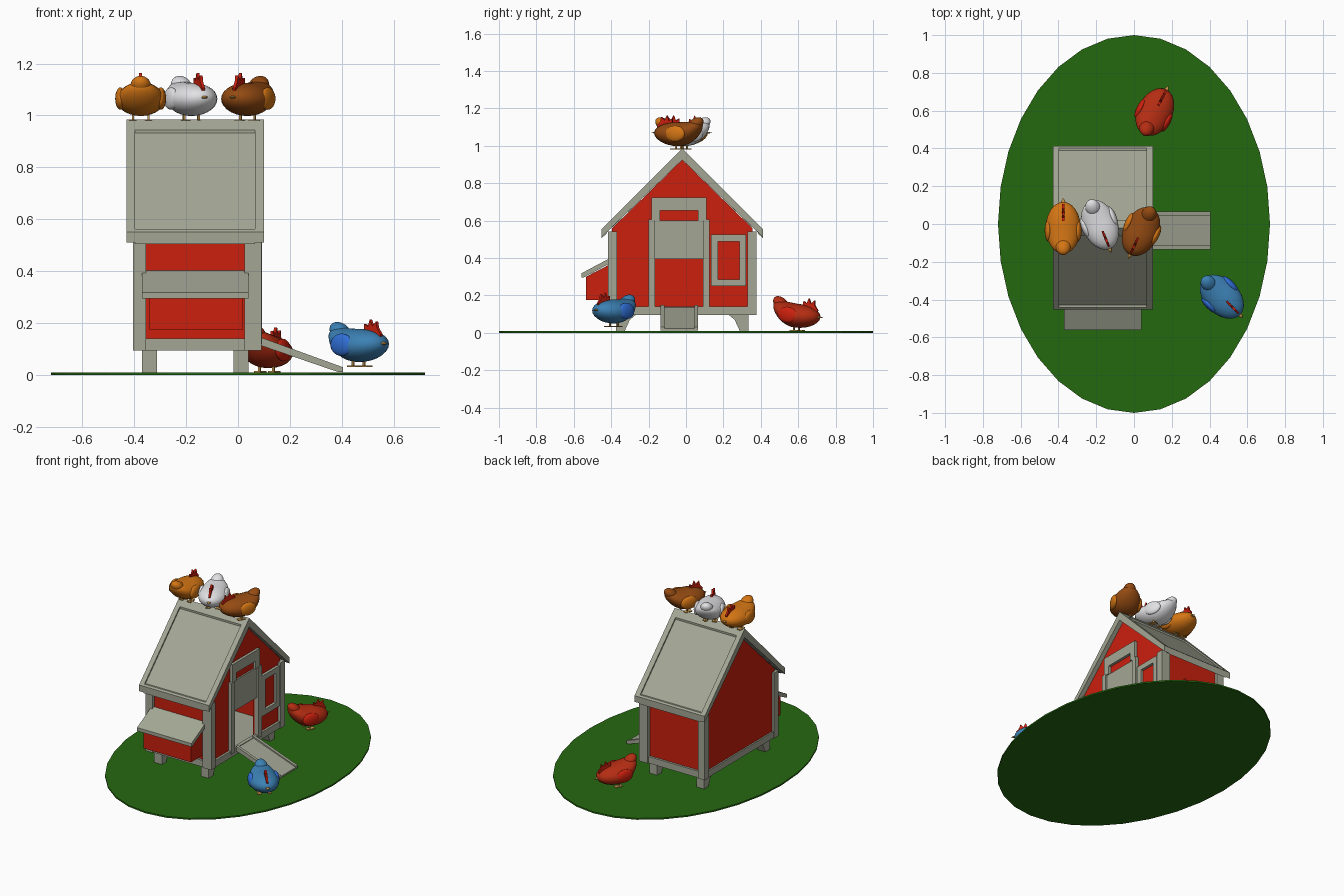
import bpy, bmesh, math
from mathutils import Matrix, Vector

if "Cube" in bpy.data.objects:
    bpy.data.objects.remove(bpy.data.objects["Cube"])


def material(name, *rgb):
    m = bpy.data.materials.new(name)
    m.use_nodes = True
    m.diffuse_color = (*rgb, 1)
    m.node_tree.nodes["Principled BSDF"].inputs["Base Color"].default_value = (*rgb, 1)
    return m


GREEN = material("grass green", .018, .14, .005)
GREY = material("weathered grey", .37, .39, .30)
RED = material("barn red", .60, .014, .004)
RUST = material("rust red", .46, .026, .006)
ORANGE = material("orange", .66, .18, .007)
BROWN = material("brown", .30, .07, .006)
WHITE = material("white", .76, .76, .78)
BLUE = material("blue", .045, .22, .46)
WING_BLUE = material("wing blue", .03, .16, .68)
TAN = material("tan", .60, .33, .08)


def finish(name, bm, mat, matrix=None, smooth=False):
    bmesh.ops.recalc_face_normals(bm, faces=bm.faces)
    if matrix:
        bm.transform(matrix)
    for f in bm.faces:
        f.smooth = smooth
    me = bpy.data.meshes.new(name)
    bm.to_mesh(me)
    bm.free()
    me.materials.append(mat)
    ob = bpy.data.objects.new(name, me)
    bpy.context.collection.objects.link(ob)
    return ob


def extrude(name, mat, pts, a, b, axis="x", matrix=None):
    """Prism from a profile in the plane across the given axis."""
    bm = bmesh.new()
    if axis == "x":
        vs = [bm.verts.new((a, u, v)) for u, v in pts]
        step = Vector((b - a, 0, 0))
    else:
        vs = [bm.verts.new((u, a, v)) for u, v in pts]
        step = Vector((0, b - a, 0))
    face = bm.faces.new(vs)
    geo = bmesh.ops.extrude_face_region(bm, geom=[face])["geom"]
    bmesh.ops.translate(bm, verts=[g for g in geo if isinstance(g, bmesh.types.BMVert)], vec=step)
    return finish(name, bm, mat, matrix)


def box(name, mat, x0, x1, y0, y1, z0, z1, matrix=None):
    return extrude(name, mat, [(y0, z0), (y1, z0), (y1, z1), (y0, z1)], x0, x1, "x", matrix)


def frame(name, y0, y1, z0, z1, w, x0, x1):
    box(name + "_left", GREY, x0, x1, y0, y0 + w, z0, z1)
    box(name + "_right", GREY, x0, x1, y1 - w, y1, z0, z1)
    box(name + "_bottom", GREY, x0, x1, y0 + w, y1 - w, z0, z0 + w)
    box(name + "_top", GREY, x0, x1, y0 + w, y1 - w, z1 - w, z1)


# Oval lawn
bm = bmesh.new()
bmesh.ops.create_cone(bm, cap_ends=True, segments=32, radius1=1, radius2=1, depth=.01)
finish("lawn", bm, GREEN, Matrix.Translation((0, 0, .005)) @ Matrix.Diagonal((.72, 1, 1, 1)))

# House shell: gable walls, the one at +x has a doorway notch
MID = -.02
gable = [(.355, .095), (.355, .56), (MID, .925), (-.395, .56), (-.395, .095)]
doorway = [(-.165, .095), (-.165, .395), (.09, .395), (.09, .095)]
extrude("far_gable_wall", RED, gable, -.39, -.37)
extrude("door_gable_wall", RED, gable + doorway, .05, .07)
box("front_wall", RED, -.37, .05, -.395, -.375, .095, .55)
box("back_wall", RED, -.37, .05, .335, .355, .095, .55)
box("floor", GREY, -.385, .07, -.395, .355, .095, .12)

# Corner posts and bottom rails
for side, (y0, y1) in {"front": (-.417, -.37), "back": (.33, .377)}.items():
    box(side + "_left_post", GREY, .025, .09, y0, y1, .095, .541)
    box(side + "_right_post", GREY, -.405, -.355, y0, y1, .095, .541)
box("front_rail", GREY, -.355, .025, -.41, -.39, .095, .14)
box("back_rail", GREY, -.355, .025, .35, .37, .095, .14)
box("door_side_rail", GREY, .06, .085, -.37, .33, .095, .14)
box("far_side_rail", GREY, -.40, -.38, -.37, .33, .095, .14)

# Legs with bracketed tops
for x0, tag in ((-.37, "right"), (-.017, "left")):
    for s, end in ((-1, "front"), (1, "back")):
        leg = [(.355, .005), (.355, .095), (.25, .095), (.28, .07), (.31, .005)]
        extrude(f"{end}_{tag}_leg", GREY, [(MID + s * y, z) for y, z in leg], x0, x0 + .058)


# Roof: recessed panel between raised border boards
def chevron(half, top, thick):
    return [(MID - half, top - half - thick * .7), (MID - half, top - half), (MID, top),
            (MID + half, top - half), (MID + half, top - half - thick * .7), (MID, top - thick)]


extrude("roof_panel", GREY, chevron(.422, .972, .045), -.40, .07)
extrude("far_barge_board", GREY, chevron(.433, .985, .06), -.43, -.397)
extrude("door_barge_board", GREY, chevron(.433, .985, .06), .065, .10)
extrude("ridge_cap", GREY, chevron(.04, .985, .03), -.397, .065)
for s, end in ((-1, "front"), (1, "back")):
    pts = [(.433, .505), (.433, .552), (.423, .562), (.405, .562), (.405, .53)]
    extrude(end + "_eave_board", GREY, [(MID + s * y, z) for y, z in pts], -.397, .065)

# Nest box with sloping lid
extrude("nest_box", RED, [(-.535, .175), (-.39, .175), (-.39, .375), (-.535, .30)], -.34, .02)
extrude("nest_lid", GREY, [(-.56, .295), (-.56, .318), (-.40, .403), (-.40, .375), (-.55, .295)],
        -.37, .04)

# Sliding door, its frame and the vent above it
for y, tag in ((-.20, "front"), (.09, "back")):
    box(f"door_{tag}_post", GREY, .06, .092, y, y + .035, .12, .605)
box("sliding_door", GREY, .06, .08, -.165, .09, .395, .60)
box("vent_head", GREY, .06, .088, -.185, .11, .655, .725)
box("vent_front_side", GREY, .06, .088, -.185, -.14, .60, .655)
box("vent_back_side", GREY, .06, .088, .065, .11, .60, .655)

# Side window
frame("window_frame", .135, .322, .25, .525, .036, .06, .088)

# Ramp with raised edges
slope = [(.07, .125), (.39, .012), (.405, .012), (.405, .022), (.08, .138)]
edge = [(.07, .120), (.385, .012), (.405, .012), (.405, .03), (.08, .148)]
extrude("ramp", GREY, slope, -.12, .06, "y")
extrude("ramp_front_edge", GREY, edge, -.135, -.115, "y")
extrude("ramp_back_edge", GREY, edge, .045, .065, "y")


# Hens: local +x is forward, z = 0 at the feet
def blob(name, mat, loc, radii, matrix, tilt=0, shape=None):
    bm = bmesh.new()
    bmesh.ops.create_uvsphere(bm, u_segments=24, v_segments=14, radius=1)
    bm.transform(Matrix.Translation(loc) @ Matrix.Rotation(tilt, 4, "Y")
                 @ Matrix.Diagonal((*radii, 1)))
    if shape:
        for v in bm.verts:
            shape(v.co)
    finish(name, bm, mat, matrix, True)


def sweep_up(co):
    k = co.x / .14
    co.z += (.05 if k < 0 else .008) * k * k


def hen(name, body, wing, x, y, z, dx, dy, pitch=0):
    m = (Matrix.Translation((x, y, z)) @ Matrix.Rotation(math.atan2(dy, dx), 4, "Z"))
    legs = m
    m = m @ Matrix.Translation((0, 0, .08)) @ Matrix.Rotation(pitch, 4, "Y") \
        @ Matrix.Translation((0, 0, -.08))
    blob(name + "_body", body, (0, 0, .082), (.137, .093, .064), m, 0, sweep_up)
    blob(name + "_tail", body, (-.098, 0, .133), (.052, .04, .032), m, math.radians(35))
    for s, tag in ((1, "left"), (-1, "right")):
        blob(f"{name}_{tag}_wing", wing, (-.015, s * .078, .085), (.058, .020, .043), m)
        box(f"{name}_{tag}_shank", TAN, -.004, .004, s * .03 - .004, s * .03 + .004, 0, .04, legs)
        box(f"{name}_{tag}_foot", TAN, -.02, .03, s * .03 - .014, s * .03 + .014, 0, .005, legs)
    comb = [(.035, .13), (.035, .165), (.055, .155), (.066, .183), (.08, .156),
            (.10, .175), (.105, .15), (.125, .125), (.115, .10)]
    extrude(name + "_comb", RED, comb, -.006, .006, "y", m)
    bm = bmesh.new()
    bmesh.ops.create_cone(bm, cap_ends=True, segments=10, radius1=.016, radius2=.001, depth=.04)
    finish(name + "_beak", bm, TAN, m @ Matrix.Translation((.138, 0, .09))
           @ Matrix.Rotation(math.pi / 2, 4, "Y") @ Matrix.Diagonal((.6, 1.3, 1, 1)), True)


hen("orange_hen", ORANGE, ORANGE, -.375, -.02, .98, 0, 1)
hen("white_hen", WHITE, WHITE, -.18, -.005, .98, .38, -.92)
hen("brown_hen", BROWN, ORANGE, .037, -.04, .98, -.42, -.9)
hen("rust_hen", RUST, RED, .11, .59, .01, .45, .89, math.radians(7))
hen("blue_hen", BLUE, WING_BLUE, .465, -.385, .032, .7, -.7)
